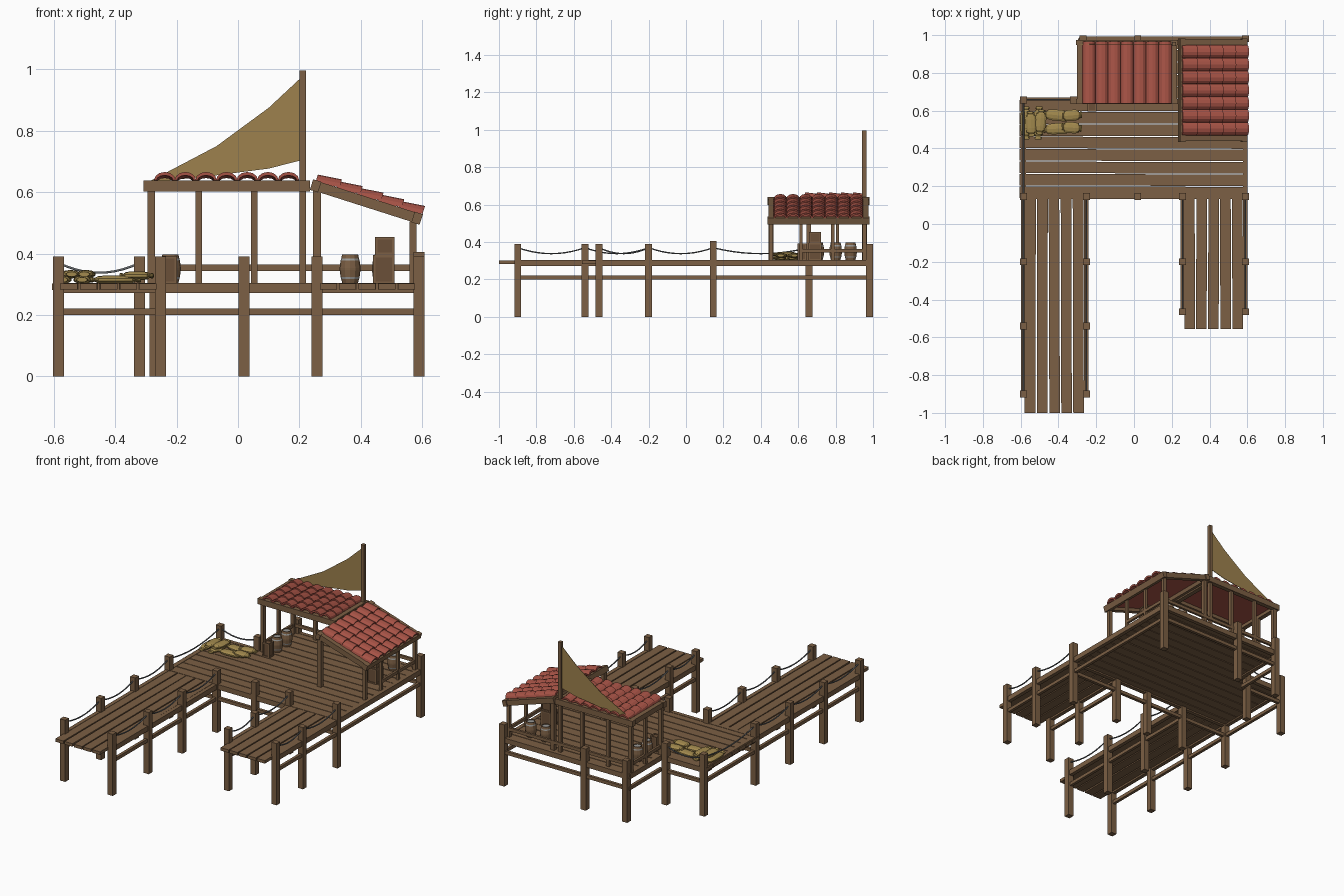
import bpy, bmesh, math, random
from mathutils import Matrix, Vector

if "Cube" in bpy.data.objects:
    bpy.data.objects.remove(bpy.data.objects["Cube"])
random.seed(4)


def material(name, rgb):
    m = bpy.data.materials.new(name)
    m.diffuse_color = (*rgb, 1)
    m.use_nodes = True
    m.node_tree.nodes["Principled BSDF"].inputs["Base Color"].default_value = m.diffuse_color
    return m


WOOD = material("brown wood", (0.20, 0.115, 0.058))
DARK = material("dark wood", (0.145, 0.08, 0.04))
TILE = material("red tile", (0.38, 0.085, 0.06))
SAIL = material("tan canvas", (0.34, 0.22, 0.075))
SACK = material("straw sack", (0.36, 0.25, 0.075))
ROPE = material("grey rope", (0.13, 0.14, 0.15))
IRON = material("pale iron", (0.33, 0.33, 0.32))


def finish(name, bm, *mats, smooth=False):
    bmesh.ops.recalc_face_normals(bm, faces=bm.faces)
    me = bpy.data.meshes.new(name)
    bm.to_mesh(me)
    bm.free()
    for m in mats:
        me.materials.append(m)
    ob = bpy.data.objects.new(name, me)
    bpy.context.collection.objects.link(ob)
    if smooth:
        for p in me.polygons:
            p.use_smooth = True
    return ob


def box(bm, c, s, mat=Matrix(), twist=0.0):
    m = mat @ Matrix.Translation(c) @ Matrix.Rotation(twist, 4, 'Z') @ Matrix.Diagonal((*s, 1))
    return bmesh.ops.create_cube(bm, size=1, matrix=m)["verts"]


def span(bm, x0, x1, y0, y1, z0, z1, twist=0.0):
    return box(bm, ((x0 + x1) / 2, (y0 + y1) / 2, (z0 + z1) / 2), (x1 - x0, y1 - y0, z1 - z0), twist=twist)


def beam(bm, p, q, w, z0, z1):
    # horizontal bar between two plan points along x or y
    x0, x1 = sorted((p[0], q[0]))
    y0, y1 = sorted((p[1], q[1]))
    h = w / 2
    if x1 - x0 > y1 - y0:
        span(bm, x0, x1, y0 - h, y1 + h, z0, z1)
    else:
        span(bm, x0 - h, x1 + h, y0, y1, z0, z1)


# deck planks of the main platform
bm = bmesh.new()
pitch = 0.0658
for i in range(13):
    y0 = 0.135 + i * pitch
    x0 = -0.605 if y0 < 0.6 else -0.29
    span(bm, x0, 0.59, y0 + 0.002, y0 + pitch - 0.003, 0.281, 0.302, random.uniform(-0.004, 0.004))
finish("platform_planks", bm, WOOD)

# pier planks
for name, x0, y0 in (("left_pier_planks", -0.577, -1.0), ("right_pier_planks", 0.266, -0.555)):
    bm = bmesh.new()
    for i in range(5):
        a = x0 + i * 0.0635
        span(bm, a, a + 0.056, y0, 0.135, 0.283, 0.302, random.uniform(-0.004, 0.004))
    finish(name, bm, WOOD)

# posts standing on the ground
LX, LI, RI, RX, F, M, B = -0.585, -0.252, 0.257, 0.59, 0.145, 0.657, 0.981
posts = [(x, y) for x in (LX, LI) for y in (-0.9, -0.54, -0.2, F)]
posts += [(x, y) for x in (RI, RX) for y in (-0.465, -0.2, F)]
posts += [(0.02, F), (LX, M), (-0.32, M), (-0.27, B), (0.02, B), (RX, B)]
bm = bmesh.new()
for x, y in posts:
    span(bm, x - 0.018, x + 0.018, y - 0.018, y + 0.018, 0, 0.405 if (x, y) == (RX, F) else 0.39)
finish("ground_posts", bm, WOOD)

# deck edge beams and lower rails follow the same outline
runs = [((LX, -0.9), (LX, M)), ((LI, -0.9), (LI, F)), ((RI, -0.465), (RI, F)),
        ((RX, -0.465), (RX, B)), ((LX, F), (RX, F)), ((LX, M), (-0.29, M)),
        ((-0.285, M), (-0.285, B)), ((-0.285, B), (RX, B))]
bm = bmesh.new()
for p, q in runs:
    beam(bm, p, q, 0.024, 0.272, 0.304)
finish("deck_edge_beams", bm, WOOD)
bm = bmesh.new()
for p, q in runs:
    beam(bm, p, q, 0.018, 0.20, 0.221)
finish("lower_rails", bm, WOOD)

# shelter posts, low railings and mast
bm = bmesh.new()
for x, y, top, w in ((-0.282, 0.655, 0.61, 0.024), (-0.282, 0.955, 0.61, 0.024),
                     (-0.282, 0.81, 0.61, 0.018), (-0.128, 0.958, 0.61, 0.02), (0.053, 0.958, 0.61, 0.02),
                     (0.258, 0.455, 0.61, 0.026), (0.258, 0.955, 0.61, 0.024),
                     (0.57, 0.455, 0.505, 0.022), (0.57, 0.615, 0.505, 0.018),
                     (0.57, 0.785, 0.505, 0.018), (0.57, 0.955, 0.505, 0.022)):
    span(bm, x - w / 2, x + w / 2, y - w / 2, y + w / 2, 0.30, top)
finish("shelter_posts", bm, WOOD)
bm = bmesh.new()
for p, q in (((-0.282, 0.962), (0.57, 0.962)), ((-0.282, 0.655), (-0.282, 0.962)), ((0.57, 0.615), (0.57, 0.962))):
    beam(bm, p, q, 0.014, 0.344, 0.364)
finish("low_railings", bm, WOOD)
bm = bmesh.new()
span(bm, 0.2, 0.222, 0.942, 0.964, 0.3, 0.997)
finish("mast", bm, WOOD)

# triangular sail with curved edges
bm = bmesh.new()
top = [(-0.285, 0.637), (-0.07, 0.75), (0.1, 0.875), (0.202, 0.97)]
low = [(-0.285, 0.632), (-0.07, 0.655), (0.1, 0.677), (0.202, 0.703)]
rows = [[bm.verts.new((x, 0.953, z)) for x, z in r] for r in (top, low)]
for i in range(3):
    bm.faces.new((rows[0][i], rows[0][i + 1], rows[1][i + 1], rows[1][i]))
ob = finish("sail", bm, SAIL)
sol = ob.modifiers.new("thickness", 'SOLIDIFY')
sol.thickness = 0.003


def roof(name, mat, wide, long, cols, steps):
    # frame; local x runs across, y runs down the tiles, z points out
    bm = bmesh.new()
    for s in (-1, 1):
        box(bm, (s * (wide / 2 - 0.014), 0, 0), (0.028, long, 0.033), mat)
        box(bm, (0, s * (long / 2 - 0.014), 0), (wide + 0.012, 0.028, 0.036), mat)
    finish(name + "_frame", bm, WOOD)
    bm = bmesh.new()
    box(bm, (0, 0, 0.008), (wide - 0.03, long - 0.03, 0.008), mat)
    finish(name + "_underside", bm, TILE)
    # overlapping barrel tiles, each an arc with thickness
    bm = bmesh.new()
    cw, rl, n = (wide - 0.06) / cols, (long - 0.02) / steps, 6
    for c in range(cols):
        for r in range(steps):
            cx, y0 = -(wide - 0.06) / 2 + cw * (c + 0.5), -(long - 0.02) / 2 + rl * r
            rings = []
            for y, lift in ((y0, 0.004), (y0 + rl * 1.12, 0.013)):
                ring = []
                for k, (ra, h) in enumerate(((cw * 0.52, 0.027), (cw * 0.40, 0.016))):
                    for i in range(n + 1):
                        a = math.pi * (i if k == 0 else n - i) / n
                        p = (cx + ra * math.cos(a), y, 0.006 + lift + h * math.sin(a))
                        ring.append(bm.verts.new(mat @ Vector(p)))
                rings.append(ring)
            a, b = rings
            t = len(a)
            for i in range(t):
                bm.faces.new((a[i], a[(i + 1) % t], b[(i + 1) % t], b[i]))
            for e in rings:
                for i in range(n):
                    bm.faces.new((e[i], e[i + 1], e[t - 2 - i], e[t - 1 - i]))
    finish(name + "_tiles", bm, TILE)


def frame(u, v, n, o):
    return Matrix.Translation(o) @ Matrix((u, v, n)).transposed().to_4x4()


roof("flat_roof", frame((-1, 0, 0), (0, -1, 0), (0, 0, 1), (-0.037, 0.805, 0.62)), 0.53, 0.34, 7, 5)
t = math.radians(17.7)
roof("sloped_roof", frame((0, -1, 0), (math.cos(t), 0, -math.sin(t)), (math.sin(t), 0, math.cos(t)),
                          (0.418, 0.708, 0.568)), 0.535, 0.375, 7, 5)

# sagging ropes between neighbouring posts
lines = [[(LX, y) for y in (-0.9, -0.54, -0.2, F, M)] + [(-0.32, M)],
         [(LI, y) for y in (-0.9, -0.54, -0.2, F)],
         [(RI, y) for y in (-0.465, -0.2, F)], [(RX, y) for y in (-0.465, -0.2, F)]]
cu = bpy.data.curves.new("ropes", 'CURVE')
cu.dimensions = '3D'
cu.bevel_depth = 0.004
cu.bevel_resolution = 1
for line in lines:
    for p, q in zip(line, line[1:]):
        sp = cu.splines.new('POLY')
        sp.points.add(10)
        for i, pt in enumerate(sp.points):
            f = i / 10
            pt.co = (p[0] + (q[0] - p[0]) * f, p[1] + (q[1] - p[1]) * f, 0.37 - 0.128 * f * (1 - f), 1)
cu.materials.append(ROPE)
ob = bpy.data.objects.new("ropes", cu)
bpy.context.collection.objects.link(ob)
bpy.context.view_layer.objects.active = ob
ob.select_set(True)
bpy.ops.object.convert(target='MESH')


def lathe(bm, profile, mat, n):
    # closed shape turned about local z; returns the face bands from bottom to top
    rings = [[bm.verts.new(mat @ Vector((r * math.cos(2 * math.pi * i / n), r * math.sin(2 * math.pi * i / n), z)))
              for i in range(n)] for r, z in profile]
    bands = [[bm.faces.new((a[i], a[(i + 1) % n], b[(i + 1) % n], b[i])) for i in range(n)]
             for a, b in zip(rings, rings[1:])]
    return [[bm.faces.new(rings[0])]] + bands + [[bm.faces.new(rings[-1])]]


# barrels with iron hoops and pale lids
prof = [(0.025, 0), (0.029, 0.015), (0.031, 0.022), (0.034, 0.045), (0.034, 0.052),
        (0.031, 0.075), (0.029, 0.082), (0.026, 0.096), (0.022, 0.096), (0.022, 0.092)]
bm = bmesh.new()
for x, y in ((0.365, 0.88), (0.47, 0.88), (-0.22, 0.705), (-0.22, 0.80)):
    for i, band in enumerate(lathe(bm, prof, Matrix.Translation((x, y, 0.302)), 12)):
        for f in band:
            f.material_index = 1 if i in (2, 6, 10) else 0
finish("barrels", bm, WOOD, IRON)

# crates with corner frames
bm = bmesh.new()
for x, y, z, w, h in ((0.475, 0.69, 0.302, 0.07, 0.093), (0.478, 0.69, 0.396, 0.064, 0.058),
                      (-0.222, 0.62, 0.302, 0.048, 0.09)):
    for v in box(bm, (x, y, z + h / 2), (w - 0.008, w - 0.008, h - 0.008)):
        for f in v.link_faces:
            f.material_index = 1
    for s in (-1, 1):
        for e in (-1, 1):
            box(bm, (x + s * (w / 2 - 0.004), y + e * (w / 2 - 0.004), z + h / 2), (0.008, 0.008, h))
            box(bm, (x, y + s * (w / 2 - 0.004), z + h / 2 + e * (h / 2 - 0.004)), (w, 0.008, 0.008))
            box(bm, (x + s * (w / 2 - 0.004), y, z + h / 2 + e * (h / 2 - 0.004)), (0.008, w, 0.008))
finish("crates", bm, WOOD, DARK)

# straw sacks, tied near both ends
half = [(0.016, -0.088), (0.018, -0.078), (0.012, -0.07), (0.024, -0.058), (0.028, -0.03)]
sack = half + [(r, -z) for r, z in reversed(half)]
bm = bmesh.new()
for x, y, z, turn, size in ((-0.572, 0.535, 0.315, 90, 1), (-0.505, 0.535, 0.315, 88, 1), (-0.545, 0.53, 0.333, 93, 0.75),
                            (-0.495, 0.54, 0.333, 85, 0.75), (-0.40, 0.505, 0.315, 3, 0.95), (-0.40, 0.575, 0.315, -6, 0.95),
                            (-0.33, 0.51, 0.328, -4, 0.62), (-0.33, 0.575, 0.328, 5, 0.62)):
    m = (Matrix.Translation((x, y, z)) @ Matrix.Rotation(math.radians(turn), 4, 'Z')
         @ Matrix.Diagonal((size, 1.1, 0.5, 1)) @ Matrix.Rotation(math.pi / 2, 4, 'Y'))
    lathe(bm, sack, m, 10)
finish("straw_sacks", bm, SACK)
